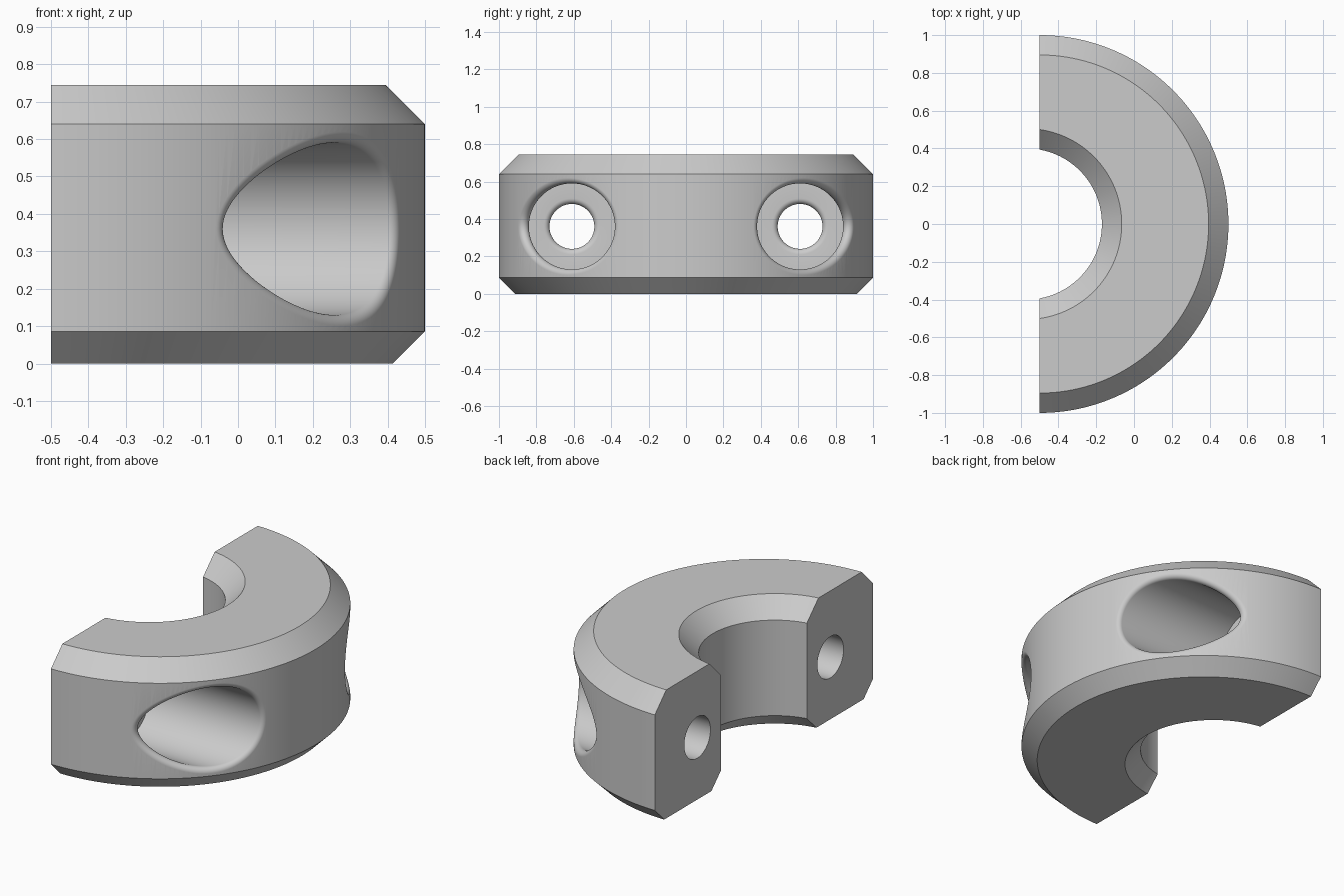
import bpy, bmesh, math
from mathutils import Vector

cube = bpy.data.objects.get("Cube")
if cube:
    bpy.data.objects.remove(cube, do_unlink=True)

AXIS_X = -0.5            # ring axis, lying in the split plane
R, HEIGHT = 1.0, 0.745   # ring size
TOP, BOTTOM = 0.105, 0.086   # chamfers
HOLE_Y, HOLE_Z = 0.61, 0.36
BOLT_R, HEAD_R, FILLET = 0.12, 0.23, 0.03
FLOOR_X = 0.21           # pocket floor, measured from the ring axis


def loft(name, rings, caps):
    """Skin closed rings of points and close both ends with fans."""
    bm = bmesh.new()
    rows = [[bm.verts.new(p) for p in ring] for ring in rings]
    n = len(rows[0])
    for a, b in zip(rows, rows[1:]):
        for i in range(n):
            j = (i + 1) % n
            bm.faces.new((a[i], a[j], b[j], b[i]))
    for row, fan in zip((rows[0], rows[-1]), caps):
        if fan:
            mid = bm.verts.new(sum((v.co for v in row), Vector()) / n)
            for i in range(n):
                bm.faces.new((row[i], row[(i + 1) % n], mid))
        else:
            bm.faces.new(row)
    bmesh.ops.recalc_face_normals(bm, faces=bm.faces[:])
    mesh = bpy.data.meshes.new(name)
    bm.to_mesh(mesh)
    bm.free()
    obj = bpy.data.objects.new(name, mesh)
    obj.location.x = AXIS_X
    bpy.context.collection.objects.link(obj)
    return obj


def lathe(name, profile, segments, cx=0.0):
    angles = [math.tau * i / segments for i in range(segments)]
    rings = [[Vector((cx + r * math.cos(a), r * math.sin(a), z)) for a in angles]
             for r, z in profile]
    return loft(name, rings, (False, False))


def bolt_cutter(name, side, segments=96, steps=12):
    """Bolt hole, rounded shoulder, head pocket and rolling-ball rim fillet."""
    dirs = [Vector((0, math.cos(math.tau * i / segments), math.sin(math.tau * i / segments)))
            for i in range(segments)]
    centre = Vector((0, side * HOLE_Y, HOLE_Z))

    def ring(r, x):
        return [centre + d * r + Vector((x, 0, 0)) for d in dirs]

    rings = [ring(BOLT_R, -0.2)]
    for k in range(7):
        a = math.pi / 2 * k / 6
        rings.append(ring(BOLT_R + FILLET * (1 - math.cos(a)),
                          FLOOR_X - FILLET * (1 - math.sin(a))))
    rings.append(ring(HEAD_R, FLOOR_X))
    columns = []
    for d in dirs:
        ball = centre + d * (HEAD_R + FILLET)
        ball.x = math.sqrt((R - FILLET) ** 2 - ball.y ** 2)
        out = Vector((ball.x, ball.y, 0)).normalized()
        angle = (-d).angle(out)
        side_dir = (out + d * math.cos(angle)).normalized()
        col = []
        for k in range(steps + 1):
            a = angle * k / steps
            col.append(ball + (side_dir * math.sin(a) - d * math.cos(a)) * FILLET)
        col.append(col[-1] + out * 0.3)
        columns.append(col)
    rings += [list(row) for row in zip(*columns)]
    return loft(name, rings, (False, True))


# Chamfered ring blank, split along its axis
collar = lathe("half_collar", [(R - BOTTOM, 0), (R, BOTTOM), (R, HEIGHT - TOP),
                               (R - TOP, HEIGHT)], 256)
bm = bmesh.new()
bm.from_mesh(collar.data)
bmesh.ops.bisect_plane(bm, geom=bm.verts[:] + bm.edges[:] + bm.faces[:], dist=1e-5,
                       plane_co=(0, 0, 0), plane_no=(1, 0, 0), clear_inner=True)
bmesh.ops.holes_fill(bm, edges=[e for e in bm.edges if e.is_boundary], sides=0)
bmesh.ops.recalc_face_normals(bm, faces=bm.faces[:])
bm.to_mesh(collar.data)
bm.free()

# Shaft bore with chamfered mouths, plus the two bolt holes
BORE = 0.4
cutters = [
    lathe("bore_cutter", [(BORE + BOTTOM + 0.1, -0.1), (BORE, BOTTOM),
                          (BORE, HEIGHT - TOP), (BORE + TOP + 0.1, HEIGHT + 0.1)],
          192, cx=-0.07),
    bolt_cutter("right_bolt_cutter", -1),
    bolt_cutter("left_bolt_cutter", 1),
]
bpy.ops.object.select_all(action='DESELECT')
bpy.context.view_layer.objects.active = collar
collar.select_set(True)
for cutter in cutters:
    cutter.hide_render = True
    mod = collar.modifiers.new(cutter.name, 'BOOLEAN')
    mod.operation, mod.solver, mod.object = 'DIFFERENCE', 'EXACT', cutter
    bpy.ops.object.modifier_apply(modifier=mod.name)
    bpy.data.objects.remove(cutter, do_unlink=True)

# Plain grey metal
grey = bpy.data.materials.new("plain_grey")
grey.use_nodes = True
grey.diffuse_color = (0.6, 0.6, 0.6, 1)
grey.node_tree.nodes["Principled BSDF"].inputs["Base Color"].default_value = (0.6, 0.6, 0.6, 1)
collar.data.materials.clear()
collar.data.materials.append(grey)
for poly in collar.data.polygons:
    poly.material_index = 0

bpy.ops.object.shade_smooth_by_angle(angle=math.radians(30))
